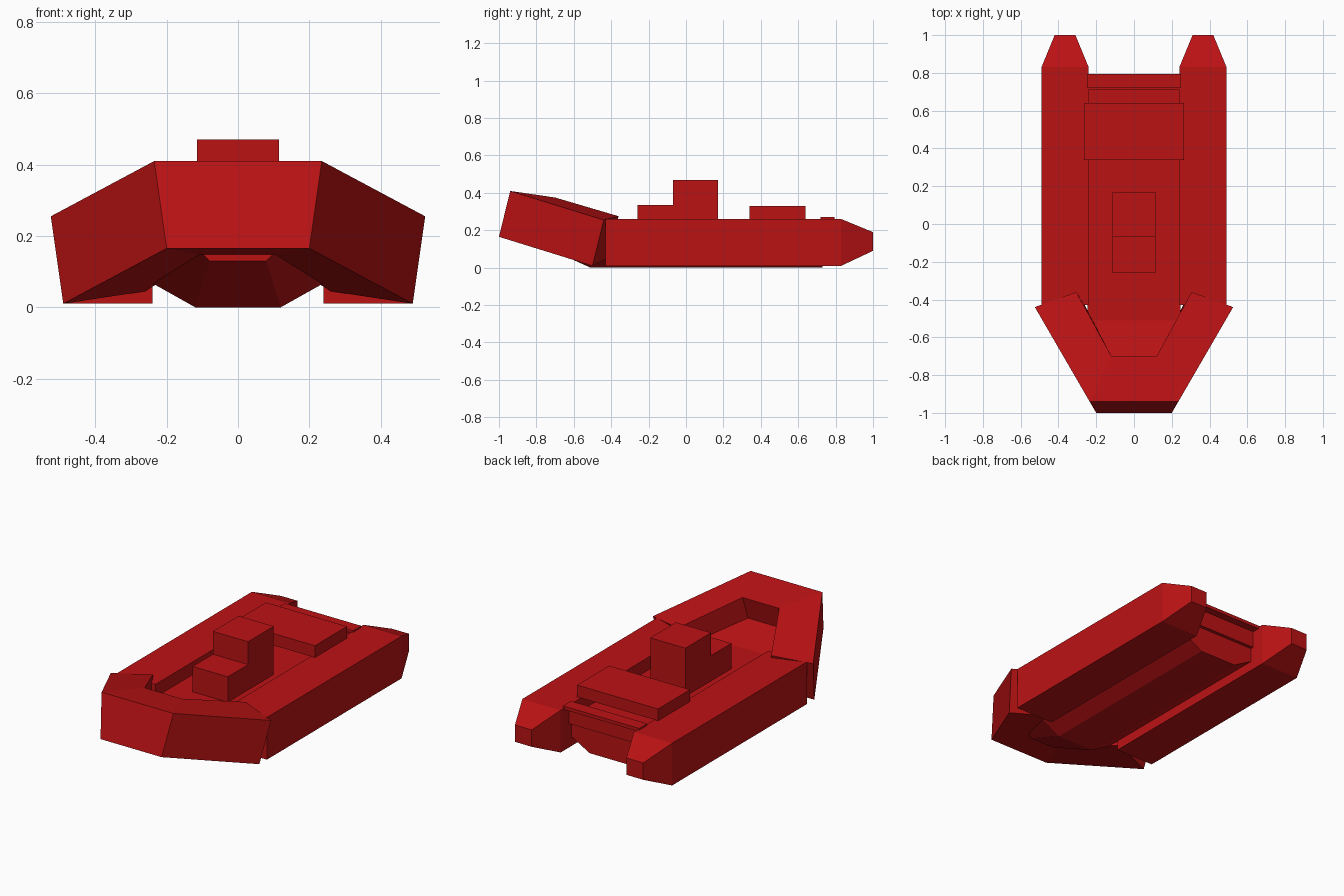
import bpy, bmesh

if "Cube" in bpy.data.objects:
    bpy.data.objects.remove(bpy.data.objects["Cube"], do_unlink=True)

red = bpy.data.materials.new("rescue_red")
red.use_nodes = True
colour = (0.5, 0.006, 0.007, 1)
red.diffuse_color = colour
red.node_tree.nodes["Principled BSDF"].inputs["Base Color"].default_value = colour


def loft(name, sections):
    """Skin a row of matching cross-sections and cap both ends."""
    bm = bmesh.new()
    rings = [[bm.verts.new(p) for p in s] for s in sections]
    n = len(rings[0])
    for a, b in zip(rings, rings[1:]):
        for i in range(n):
            j = (i + 1) % n
            bm.faces.new((a[i], a[j], b[j], b[i]))
    bm.faces.new(rings[0])
    bm.faces.new(rings[-1])
    bmesh.ops.recalc_face_normals(bm, faces=bm.faces)
    mesh = bpy.data.meshes.new(name)
    bm.to_mesh(mesh)
    bm.free()
    mesh.materials.append(red)
    obj = bpy.data.objects.new(name, mesh)
    bpy.context.collection.objects.link(obj)
    return obj


def rect(x0, x1, y, z0, z1):
    return [(x0, y, z0), (x1, y, z0), (x1, y, z1), (x0, y, z1)]


def box(name, half_width, y0, y1, z0, z1):
    return loft(name, [rect(-half_width, half_width, y, z0, z1) for y in (y0, y1)])


def flip(section):
    return [(-x, y, z) for x, y, z in section]


# Side tubes with tapered stern cones
for name, s in (("left_tube", 1), ("right_tube", -1)):
    loft(name, [rect(s * 0.24, s * 0.49, -0.43, 0.01, 0.26),
                rect(s * 0.24, s * 0.49, 0.83, 0.01, 0.26),
                rect(s * 0.31, s * 0.42, 1.0, 0.09, 0.19)])

# Raised bow collar: outer top, inner top, inner bottom, outer bottom
collar_end = [(0.525, -0.44, 0.255), (0.305, -0.36, 0.275),
              (0.26, -0.43, 0.045), (0.49, -0.5, 0.01)]
collar_nose = [(0.235, -0.94, 0.41), (0.12, -0.7, 0.375),
               (0.1, -0.76, 0.145), (0.2, -1.0, 0.165)]
loft("bow_collar", [collar_end, collar_nose, flip(collar_nose), flip(collar_end)])


# Hull with chamfered bottom, rising towards the bow
def hull_section(y, keel, side, bottom, chine, floor):
    half = [(keel, y, bottom), (side, y, chine), (side, y, floor)]
    return half + flip(half)[::-1]


loft("hull", [hull_section(0.73, 0.12, 0.245, 0, 0.07, 0.185),
              hull_section(-0.51, 0.12, 0.245, 0, 0.07, 0.185),
              hull_section(-0.8, 0.08, 0.11, 0.13, 0.16, 0.26)])

# Stern board and its cap
box("transom", 0.242, 0.71, 0.75, 0.15, 0.255)
box("transom_cap", 0.25, 0.72, 0.795, 0.25, 0.27)

# Deck furniture
box("console", 0.115, -0.07, 0.17, 0.18, 0.47)
box("console_seat", 0.115, -0.26, -0.07, 0.18, 0.335)
box("rear_bench", 0.265, 0.34, 0.64, 0.26, 0.33)
